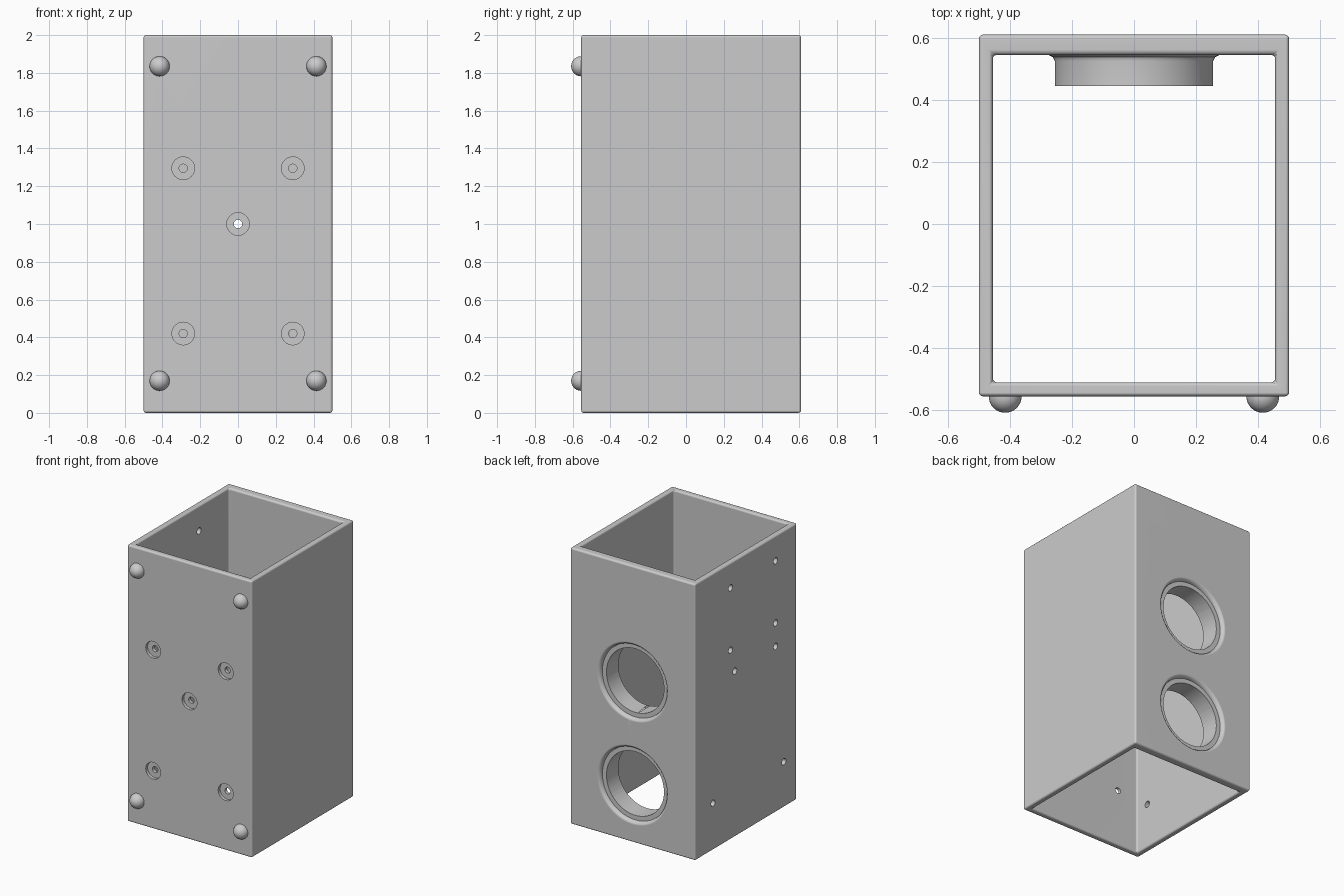
import bpy, bmesh, math
from mathutils import Vector

if "Cube" in bpy.data.objects:
    bpy.data.objects.remove(bpy.data.objects["Cube"], do_unlink=True)

grey = bpy.data.materials.new("plain grey")
grey.use_nodes = True
grey.diffuse_color = (0.6, 0.6, 0.6, 1)
grey.node_tree.nodes["Principled BSDF"].inputs["Base Color"].default_value = (0.6, 0.6, 0.6, 1)

FRONT, BACK, SIDE = -0.555, 0.61, 0.5


def add_object(name, bm):
    bmesh.ops.recalc_face_normals(bm, faces=bm.faces)
    mesh = bpy.data.meshes.new(name)
    bm.to_mesh(mesh)
    bm.free()
    mesh.materials.append(grey)
    obj = bpy.data.objects.new(name, mesh)
    bpy.context.collection.objects.link(obj)
    return obj


def lathe(name, profile, location, direction, steps=48):
    """Revolve (radius, depth) points; depth runs along direction."""
    bm = bmesh.new()
    verts = [bm.verts.new((r, 0, d)) for r, d in profile]
    edges = [bm.edges.new(pair) for pair in zip(verts, verts[1:])]
    bmesh.ops.spin(bm, geom=verts + edges, cent=(0, 0, 0), axis=(0, 0, 1),
                   angle=math.tau, steps=steps, use_duplicate=False)
    bmesh.ops.remove_doubles(bm, verts=bm.verts, dist=1e-5)
    bm.transform(Vector(direction).to_track_quat('Z', 'Y').to_matrix().to_4x4())
    bmesh.ops.translate(bm, verts=bm.verts, vec=location)
    return add_object(name, bm)


def apply_modifier(obj, mod):
    bpy.context.view_layer.objects.active = obj
    bpy.ops.object.modifier_apply(modifier=mod.name)


def combine(obj, tool, operation):
    mod = obj.modifiers.new("combine", 'BOOLEAN')
    mod.operation, mod.solver, mod.object = operation, 'EXACT', tool
    apply_modifier(obj, mod)
    bpy.data.objects.remove(tool, do_unlink=True)


def smooth(obj):
    bpy.ops.object.select_all(action='DESELECT')
    obj.select_set(True)
    bpy.context.view_layer.objects.active = obj
    bpy.ops.object.shade_smooth_by_angle(angle=math.radians(35))


# Open rectangular tube with rounded edges
bm = bmesh.new()


def rectangle(x, y0, y1, z):
    return [bm.verts.new(p) for p in ((-x, y0, z), (x, y0, z), (x, y1, z), (-x, y1, z))]


loops = [rectangle(SIDE, FRONT, BACK, 0), rectangle(SIDE, FRONT, BACK, 2),
         rectangle(0.455, -0.51, 0.545, 2), rectangle(0.455, -0.51, 0.545, 0)]
for a, b in zip(loops, loops[1:] + loops[:1]):
    for i in range(4):
        j = (i + 1) % 4
        bm.faces.new((a[i], a[j], b[j], b[i]))
housing = add_object("housing", bm)
bevel = housing.modifiers.new("rounded edges", 'BEVEL')
bevel.width, bevel.segments = 0.013, 3
apply_modifier(housing, bevel)

# Two round ports on the back, each with an inner collar and a recessed rim
COLLAR = [(0, 0.04), (0.28, 0.04), (0.275, 0.066), (0.262, 0.072),
          (0.255, 0.085), (0.255, 0.165), (0, 0.165)]
PORT = [(0, -0.02), (0.292, -0.02), (0.289, -0.002), (0.274, 0.006), (0.266, 0.016),
        (0.263, 0.03), (0.23, 0.03), (0.23, 0.25), (0, 0.25)]
for z in (0.415, 1.16):
    for profile, operation in ((COLLAR, 'UNION'), (PORT, 'DIFFERENCE')):
        tool = lathe("port_tool", profile, (0, BACK, z), (0, -1, 0), 64)
        combine(housing, tool, operation)

# Counterbored screw holes through the front
SCREW = [(0, -0.02), (0.06, -0.02), (0.06, 0.022), (0.022, 0.022), (0.022, 0.1), (0, 0.1)]
for x, z in [(0, 1.0)] + [(sx * 0.29, z) for sx in (-1, 1) for z in (0.42, 1.295)]:
    combine(housing, lathe("screw_tool", SCREW, (x, FRONT, z), (0, 1, 0), 32), 'DIFFERENCE')

# Small plain holes through the right wall
PIN = [(0, -0.02), (0.023, -0.02), (0.023, 0.1), (0, 0.1)]
for y, z in ((-0.31, 1.82), (0.205, 1.82), (-0.31, 1.37), (0.205, 1.37),
             (-0.31, 1.2), (0.155, 1.2), (-0.405, 0.33), (0.405, 0.34)):
    combine(housing, lathe("pin_tool", PIN, (-SIDE, y, z), (1, 0, 0), 24), 'DIFFERENCE')

smooth(housing)
weighted = housing.modifiers.new("flat panels", 'WEIGHTED_NORMAL')
weighted.keep_sharp = True

# Four domed feet on the front
DOME = [(0, 0.02)] + [(0.053, 0.02)] + [
    (0.053 * math.cos(i * math.pi / 20), -0.053 * math.sin(i * math.pi / 20)) for i in range(11)]
for sx, side in ((-1, "right"), (1, "left")):
    for z, level in ((0.17, "lower"), (1.835, "upper")):
        smooth(lathe(f"{level}_{side}_foot", DOME, (sx * 0.415, FRONT, z), (0, 1, 0), 32))
